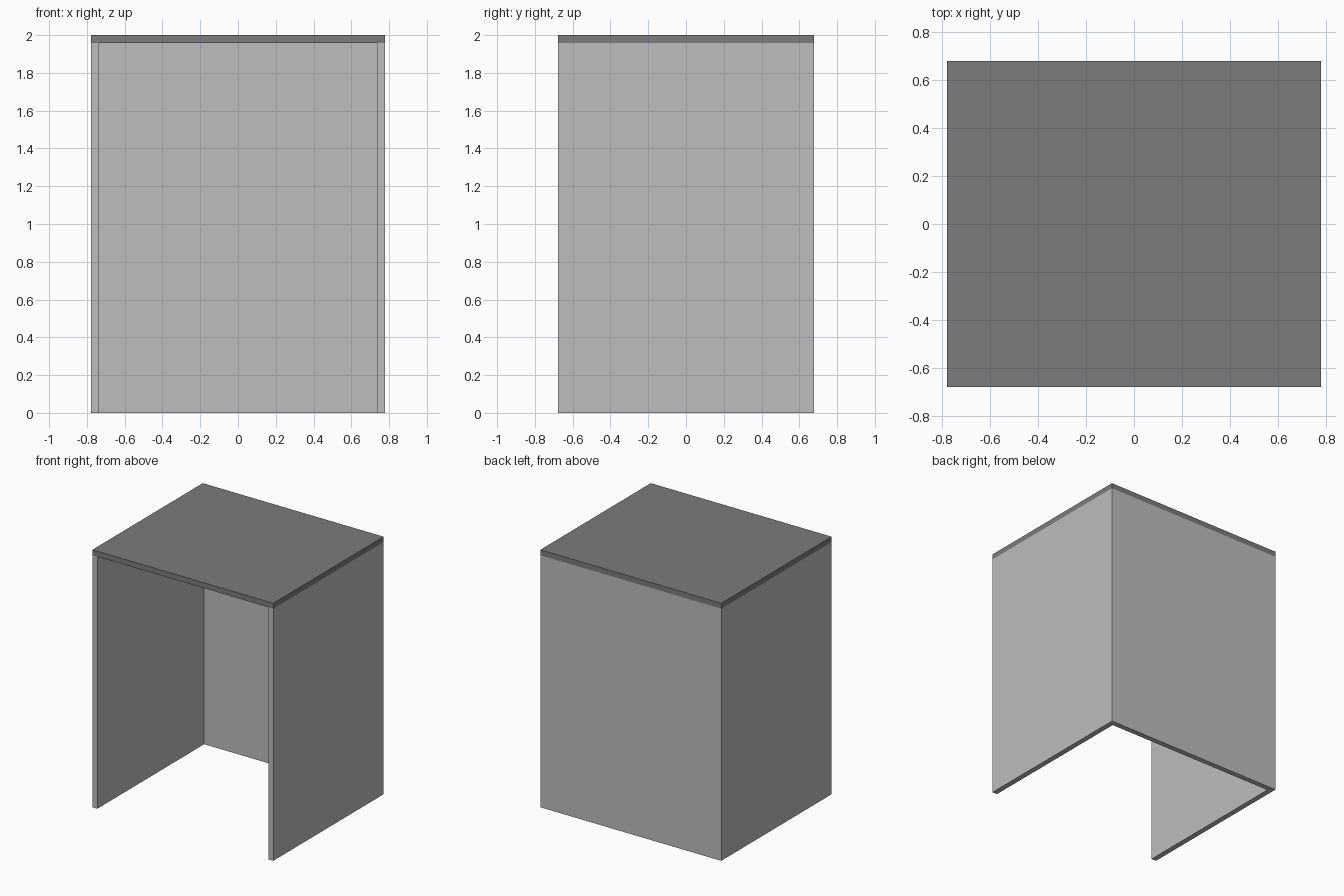
import bpy

if "Cube" in bpy.data.objects:
    bpy.data.objects.remove(bpy.data.objects["Cube"], do_unlink=True)

HALF_X, HALF_Y, HEIGHT, T = 0.777, 0.677, 2.0, 0.042
WALL_TOP = HEIGHT - T


def make_material(name, grey):
    mat = bpy.data.materials.new(name)
    mat.use_nodes = True
    colour = (grey, grey, grey, 1)
    mat.diffuse_color = colour
    mat.node_tree.nodes["Principled BSDF"].inputs["Base Color"].default_value = colour
    return mat


def box(name, low, high, mat):
    centre = [(a + b) / 2 for a, b in zip(low, high)]
    bpy.ops.mesh.primitive_cube_add(size=1, location=centre)
    obj = bpy.context.object
    obj.name = name
    obj.scale = [b - a for a, b in zip(low, high)]
    bpy.ops.object.transform_apply(location=False, rotation=False, scale=True)
    obj.data.materials.append(mat)
    return obj


light_grey = make_material("light grey panel", 0.51)
dark_grey = make_material("dark grey top", 0.2)

# Side panels
box("left_panel", (HALF_X - T, -HALF_Y, 0), (HALF_X, HALF_Y, WALL_TOP), light_grey)
box("right_panel", (-HALF_X, -HALF_Y, 0), (T - HALF_X, HALF_Y, WALL_TOP), light_grey)

# Back panel between the sides
box("back_panel", (T - HALF_X, HALF_Y - T, 0), (HALF_X - T, HALF_Y, WALL_TOP), light_grey)

# Top slab
box("top_slab", (-HALF_X, -HALF_Y, WALL_TOP), (HALF_X, HALF_Y, HEIGHT), dark_grey)
